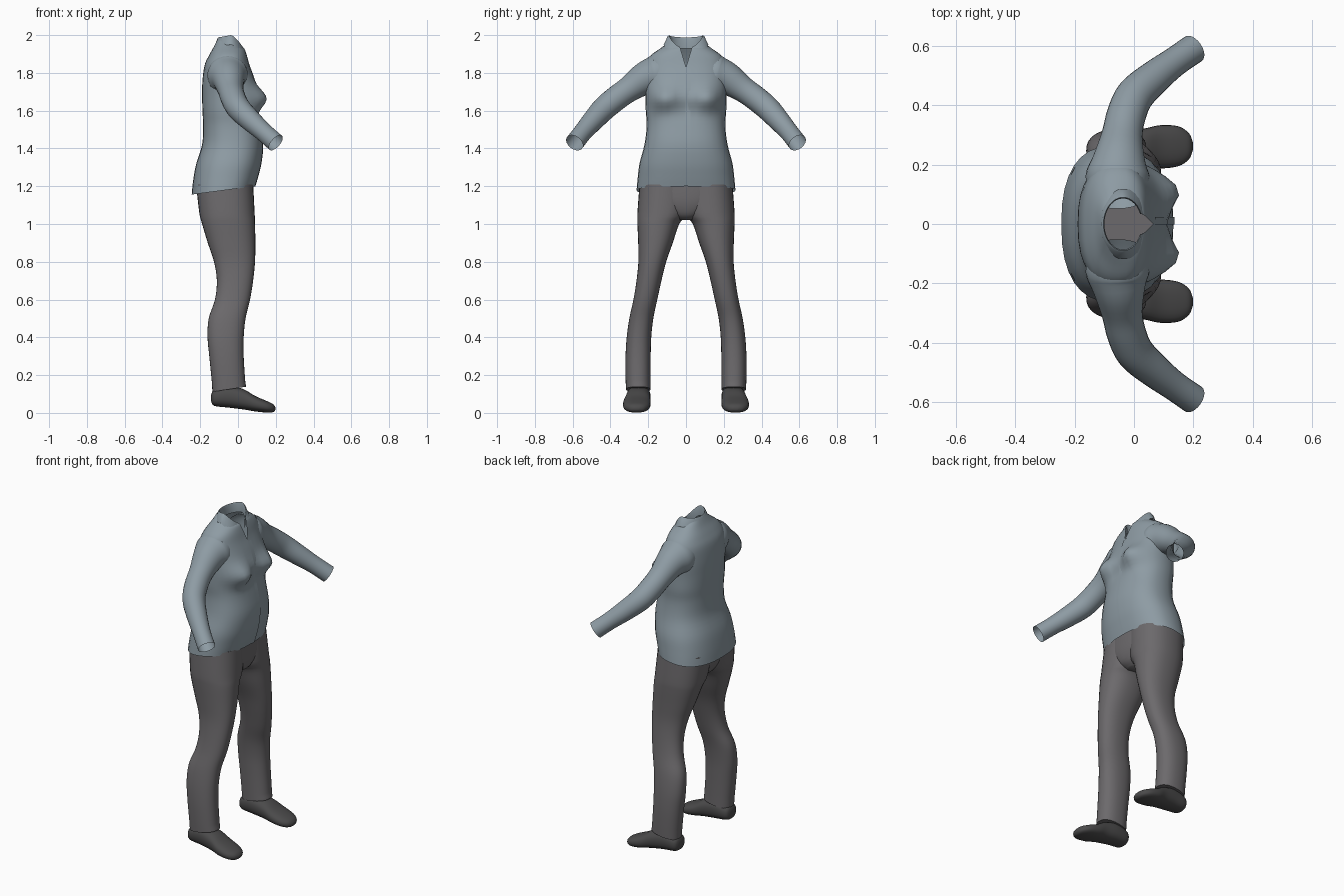
import bpy, bmesh, math
from mathutils import Vector

if "Cube" in bpy.data.objects:
    bpy.data.objects.remove(bpy.data.objects["Cube"], do_unlink=True)


def material(name, rgb):
    m = bpy.data.materials.new(name)
    m.use_nodes = True
    m.diffuse_color = (*rgb, 1)
    m.node_tree.nodes["Principled BSDF"].inputs["Base Color"].default_value = (*rgb, 1)
    return m


SHIRT = material("shirt blue grey", (0.27, 0.33, 0.37))
TROUSER = material("trouser grey", (0.15, 0.143, 0.15))
SHOE = material("shoe charcoal", (0.07, 0.069, 0.07))


def smooth_rows(rows, steps=4):
    """Catmull-Rom interpolation of rows of parameters."""
    out = []
    for i in range(len(rows) - 1):
        a, b, c, d = (rows[max(0, min(len(rows) - 1, i + k))] for k in (-1, 0, 1, 2))
        for s in range(steps):
            t = s / steps
            out.append([q + t * (r - p) / 2 + t * t * (2 * p - 5 * q + 4 * r - e) / 2
                        + t ** 3 * (3 * q - p - 3 * r + e) / 2
                        for p, q, r, e in zip(a, b, c, d)])
    return out + [list(rows[-1])]


def oval(n=32, power=2.0):
    """Unit superellipse, starting at the front."""
    pts = []
    for k in range(n):
        c, s = math.cos(math.tau * k / n), math.sin(math.tau * k / n)
        pts.append((math.copysign(abs(c) ** (2 / power), c),
                    math.copysign(abs(s) ** (2 / power), s)))
    return pts


def loft(name, rings, mat, closed=True, caps=(False, False), edit=None):
    bm = bmesh.new()
    rows = [[bm.verts.new(p) for p in ring] for ring in rings]
    n = len(rows[0])
    for a, b in zip(rows, rows[1:]):
        for k in range(n if closed else n - 1):
            j = (k + 1) % n
            bm.faces.new((a[k], a[j], b[j], b[k]))
    for flag, row in zip(caps, (rows[0], rows[-1])):
        if flag:
            bm.faces.new(row)
    bmesh.ops.recalc_face_normals(bm, faces=bm.faces)
    if edit:
        edit(bm)
    mesh = bpy.data.meshes.new(name)
    bm.to_mesh(mesh)
    bm.free()
    mesh.materials.append(mat)
    ob = bpy.data.objects.new(name, mesh)
    bpy.context.collection.objects.link(ob)
    bpy.ops.object.select_all(action='DESELECT')
    ob.select_set(True)
    bpy.context.view_layer.objects.active = ob
    bpy.ops.object.shade_smooth_by_angle(angle=math.radians(50))
    return ob


def level_ring(z, xb, xf, y0, y1, tilt=0.0, power=2.0):
    cx, cy, rx, ry = (xb + xf) / 2, (y0 + y1) / 2, (xf - xb) / 2, (y1 - y0) / 2
    return [Vector((cx + rx * c, cy + ry * s, z + tilt * rx * c)) for c, s in oval(power=power)]


# Shirt body: height, back, front, half width, tilt
body = smooth_rows([
    (1.178, -.245, .092, .262, .13), (1.24, -.238, .108, .256, .08),
    (1.32, -.222, .125, .246, .03), (1.42, -.19, .133, .22, 0),
    (1.52, -.185, .118, .208, 0), (1.60, -.188, .102, .213, 0),
    (1.68, -.19, .108, .215, 0), (1.76, -.188, .09, .217, 0),
    (1.84, -.177, .062, .212, 0), (1.89, -.155, .048, .188, 0),
    (1.93, -.128, .038, .135, -.1), (1.955, -.11, .03, .095, -.3)])


def bust(p):
    if p.x > -.05:
        d = ((abs(p.y) - .115) / .065) ** 2 + ((p.z - 1.66) / .065) ** 2
        p.x += .058 * math.exp(-d)
    return p


def neck_opening(bm):
    # V-shaped opening below the collar
    tip = Vector((0, 0, 1.83))
    for s in (1, -1):
        front = [f for f in bm.faces if f.calc_center_median().x > -.03
                 and f.calc_center_median().z > 1.8]
        geom = front + list({e for f in front for e in f.edges}) + list({v for f in front for v in f.verts})
        bmesh.ops.bisect_plane(bm, geom=geom, plane_co=tip, plane_no=(0, s, -.3))
    gone = [f for f in bm.faces if f.calc_center_median().x > -.03
            and abs(f.calc_center_median().y) < .3 * (f.calc_center_median().z - tip.z)]
    bmesh.ops.delete(bm, geom=gone, context='FACES')


body_rings = [[bust(p) for p in level_ring(z, b, f, -w, w, t, 2.4)] for z, b, f, w, t in body]
loft("shirt_body", body_rings, SHIRT, edit=neck_opening)

# Thin front placket following the chest
front_line = [r[0] for r in body_rings if r[0].z < 1.84]
loft("shirt_placket", [[p + Vector((.003, y, 0)) for y in (-.002, .024)] for p in front_line],
     SHIRT, closed=False)

# Collar: inner stand, fold and outer flap with points at the front
collar = []
for k in range(33):
    a = math.radians(22 + k * (316 / 32))
    c, s = math.cos(a), math.sin(a)
    top = 2.0 - .07 * max(0, c) ** 1.5 - .012 * max(0, -c)
    near = abs(math.atan2(s, c))
    point = math.exp(-((near - .85) / .3) ** 2)
    collar.append([Vector((-.037 + r * c, q * s, top - d)) for r, q, d in (
        (.064, .086, .06), (.063, .086, .012), (.066, .09, 0), (.072, .097, .006),
        (.082 + .03 * point, .118 + .018 * point, .05 + .035 * point))])
loft("shirt_collar", collar, SHIRT, closed=False)


# Sleeves: centre x, y, z and radius
sleeve = smooth_rows([
    (-.055, .09, 1.815, .095), (-.055, .16, 1.785, .108), (-.05, .22, 1.768, .088),
    (-.04, .30, 1.715, .069), (-.025, .37, 1.665, .066), (.005, .435, 1.61, .064),
    (.07, .495, 1.545, .057), (.135, .545, 1.487, .05), (.2, .59, 1.43, .05)])


def sleeve_rings(side):
    centres = [Vector((x, side * y, z)) for x, y, z, r in sleeve]
    rings = []
    for i, c in enumerate(centres):
        along = (centres[min(i + 1, len(centres) - 1)] - centres[max(i - 1, 0)]).normalized()
        u = along.cross(Vector((0, 0, 1))).normalized()
        v = u.cross(along)
        r = sleeve[i][3]
        rings.append([c + (u * a + v * b) * r for a, b in oval(24)])
    return rings


# Trouser legs: height, back, front, inner and outer edge
leg = smooth_rows([
    (.125, -.135, .042, .188, .318), (.2, -.142, .036, .188, .32),
    (.3, -.152, .03, .187, .32), (.4, -.161, .03, .184, .314),
    (.5, -.155, .04, .173, .3), (.6, -.122, .064, .152, .278),
    (.7, -.112, .08, .13, .262), (.8, -.127, .09, .105, .252),
    (.9, -.16, .092, .07, .253), (1.0, -.19, .09, .036, .257),
    (1.06, -.205, .088, -.005, .257), (1.21, -.222, .08, -.03, .246)])

# Shoes, heel to toe: x, sole, top, centre y, half width
shoe = smooth_rows([
    (-.142, .06, .095, .25, .025), (-.125, .037, .125, .25, .052), (-.05, .028, .145, .25, .062),
    (.03, .018, .125, .255, .066), (.09, .008, .09, .26, .073), (.15, .002, .064, .262, .067),
    (.185, .004, .047, .262, .044), (.198, .015, .03, .262, .015)])

for side, label in ((1, "left"), (-1, "right")):
    loft(label + "_sleeve", sleeve_rings(side), SHIRT)
    loft(label + "_trouser_leg",
         [[Vector((p.x, side * p.y, p.z)) for p in
           level_ring(z, b, f, i, o, .15 if z < .15 else 0, 2.3)] for z, b, f, i, o in leg],
         TROUSER, caps=(True, True))
    loft(label + "_shoe",
         [[Vector((x, side * (y + w * c), (lo + hi) / 2 + (hi - lo) / 2 * s)) for c, s in oval(24, 2.4)]
          for x, lo, hi, y, w in shoe], SHOE, caps=(True, True))

# Seat of the trousers joining both legs
seat = smooth_rows([
    (1.02, -.12, .03, .05), (1.05, -.17, .066, .1),
    (1.12, -.2, .083, .2), (1.22, -.21, .08, .235)])
loft("trouser_seat", [level_ring(z, b, f, -w, w, 0, 2.4) for z, b, f, w in seat],
     TROUSER, caps=(True, True))
